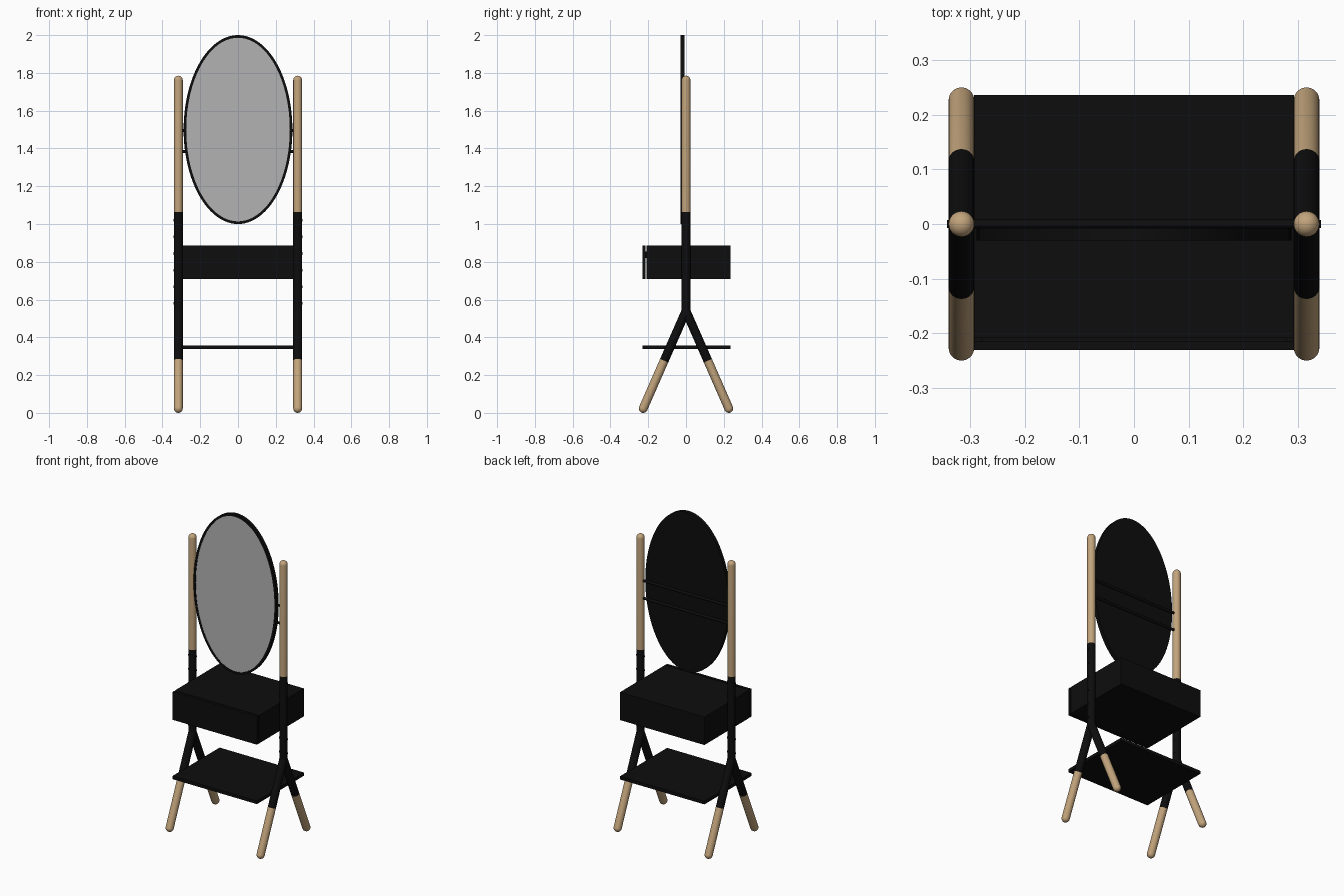
import bpy, bmesh, math
from mathutils import Vector, Matrix

if "Cube" in bpy.data.objects:
    bpy.data.objects.remove(bpy.data.objects["Cube"])


def mat(name, rgb):
    m = bpy.data.materials.new(name)
    m.diffuse_color = (*rgb, 1)
    m.use_nodes = True
    m.node_tree.nodes["Principled BSDF"].inputs["Base Color"].default_value = m.diffuse_color
    return m


BLACK = mat("black lacquer", (0.004, 0.004, 0.004))
WOOD = mat("pale wood", (0.54, 0.37, 0.20))
GLASS = mat("mirror grey", (0.45, 0.45, 0.45))


def finish(bm, name, material, smooth=True):
    bmesh.ops.recalc_face_normals(bm, faces=bm.faces)
    me = bpy.data.meshes.new(name)
    bm.to_mesh(me)
    bm.free()
    me.materials.append(material)
    ob = bpy.data.objects.new(name, me)
    bpy.context.collection.objects.link(ob)
    if smooth:
        bpy.ops.object.select_all(action='DESELECT')
        ob.select_set(True)
        bpy.context.view_layer.objects.active = ob
        bpy.ops.object.shade_smooth_by_angle(angle=math.radians(40))
    return ob


def rod(name, a, b, r, material, dome=False, sides=32):
    """Round rod from a to b; with dome the b end is a hemisphere."""
    a, b = Vector(a), Vector(b)
    length = (b - a).length
    prof = [(r, 0)]
    if dome:
        for i in range(8):
            t = i / 8 * math.pi / 2
            prof.append((r * math.cos(t), length - r + r * math.sin(t)))
    else:
        prof.append((r, length))
    bm = bmesh.new()
    rings = [[bm.verts.new((pr * math.cos(2 * math.pi * k / sides),
                            pr * math.sin(2 * math.pi * k / sides), pz))
              for k in range(sides)] for pr, pz in prof]
    for lo, hi in zip(rings, rings[1:]):
        for k in range(sides):
            n = (k + 1) % sides
            bm.faces.new((lo[k], lo[n], hi[n], hi[k]))
    bm.faces.new(rings[0])
    if dome:
        tip = bm.verts.new((0, 0, length))
        for k in range(sides):
            bm.faces.new((rings[-1][k], rings[-1][(k + 1) % sides], tip))
    else:
        bm.faces.new(rings[-1])
    rot = (b - a).to_track_quat('Z', 'Y').to_matrix().to_4x4()
    bm.transform(Matrix.Translation(a) @ rot)
    return finish(bm, name, material)


def box(name, lo, hi, material):
    lo, hi = Vector(lo), Vector(hi)
    bm = bmesh.new()
    bmesh.ops.create_cube(bm, size=1)
    bm.transform(Matrix.Translation((lo + hi) / 2) @ Matrix.Diagonal((*(hi - lo), 1)))
    return finish(bm, name, material, smooth=False)


def oval(name, rx, rz, y0, y1, material, hole=None, sides=96):
    """Upright elliptical plate centred at z = 1.5, or a ring when hole radii are given."""
    bm = bmesh.new()

    def ring(ax, az, y):
        return [bm.verts.new((ax * math.cos(2 * math.pi * k / sides), y,
                              1.5 + az * math.sin(2 * math.pi * k / sides)))
                for k in range(sides)]
    if hole:
        loops = [ring(rx, rz, y0), ring(rx, rz, y1), ring(*hole, y1), ring(*hole, y0)]
        pairs = list(zip(loops, loops[1:] + loops[:1]))
    else:
        loops = [ring(rx, rz, y0), ring(rx, rz, y1)]
        pairs = [loops]
        for lp in loops:
            bm.faces.new(lp)
    for p, q in pairs:
        for k in range(sides):
            n = (k + 1) % sides
            bm.faces.new((p[k], p[n], q[n], q[k]))
    return finish(bm, name, material)


R, PX, JZ = 0.0235, 0.316, 0.54
JOINT, FOOT = Vector((0, 0, JZ)), Vector((0, 0.236, 0.002))

for side, sx in (("left", -1), ("right", 1)):
    x = sx * PX
    off = Vector((x, 0, 0))
    # upright: black sleeve below, wooden pole above
    rod(side + "_post_sleeve", (x, 0, JZ), (x, 0, 1.063), R, BLACK)
    rod(side + "_post_pole", (x, 0, 1.063), (x, 0, 1.785), R, WOOD, dome=True)
    # knuckle where the two legs meet the upright
    bm = bmesh.new()
    bmesh.ops.create_uvsphere(bm, u_segments=32, v_segments=16, radius=R)
    bm.transform(Matrix.Translation(off + JOINT))
    finish(bm, side + "_leg_joint", BLACK)
    # splayed legs: black upper part, wooden foot
    for end, sy in (("front", -1), ("back", 1)):
        foot = off + Vector((0, sy * FOOT.y, FOOT.z))
        top = off + JOINT
        mid = top.lerp(foot, 0.49)
        rod(f"{side}_{end}_leg_sleeve", top, mid, R, BLACK)
        rod(f"{side}_{end}_leg_foot", mid, foot, R, WOOD, dome=True)
    # pegs through the sleeve
    for i in range(6):
        z = 0.58 + i * 0.088
        rod(f"{side}_peg_{i + 1}", (x - 0.026, 0, z), (x + 0.026, 0, z), 0.007, BLACK, sides=16)

# drawer case, separate drawer front and its spacer
box("drawer_case", (-0.293, -0.209, 0.71), (0.293, 0.236, 0.885), BLACK)
box("drawer_front", (-0.293, -0.231, 0.71), (0.293, -0.214, 0.885), BLACK)
box("drawer_spacer", (-0.28, -0.215, 0.82), (0.28, -0.208, 0.855), BLACK)

# lower shelf
box("lower_shelf", (-0.293, -0.231, 0.337), (0.293, 0.236, 0.357), BLACK)

# oval mirror: backing, rim and glass
oval("mirror_backing", 0.288, 0.5, -0.022, -0.007, BLACK)
oval("mirror_rim", 0.288, 0.5, -0.030, -0.022, BLACK, hole=(0.274, 0.486))
oval("mirror_glass", 0.274, 0.486, -0.028, -0.022, GLASS)

# crossbars that carry the mirror
for i, z in enumerate((1.385, 1.495)):
    rod(f"mirror_crossbar_{i + 1}", (-0.30, 0, z), (0.30, 0, z), 0.008, BLACK, sides=16)
